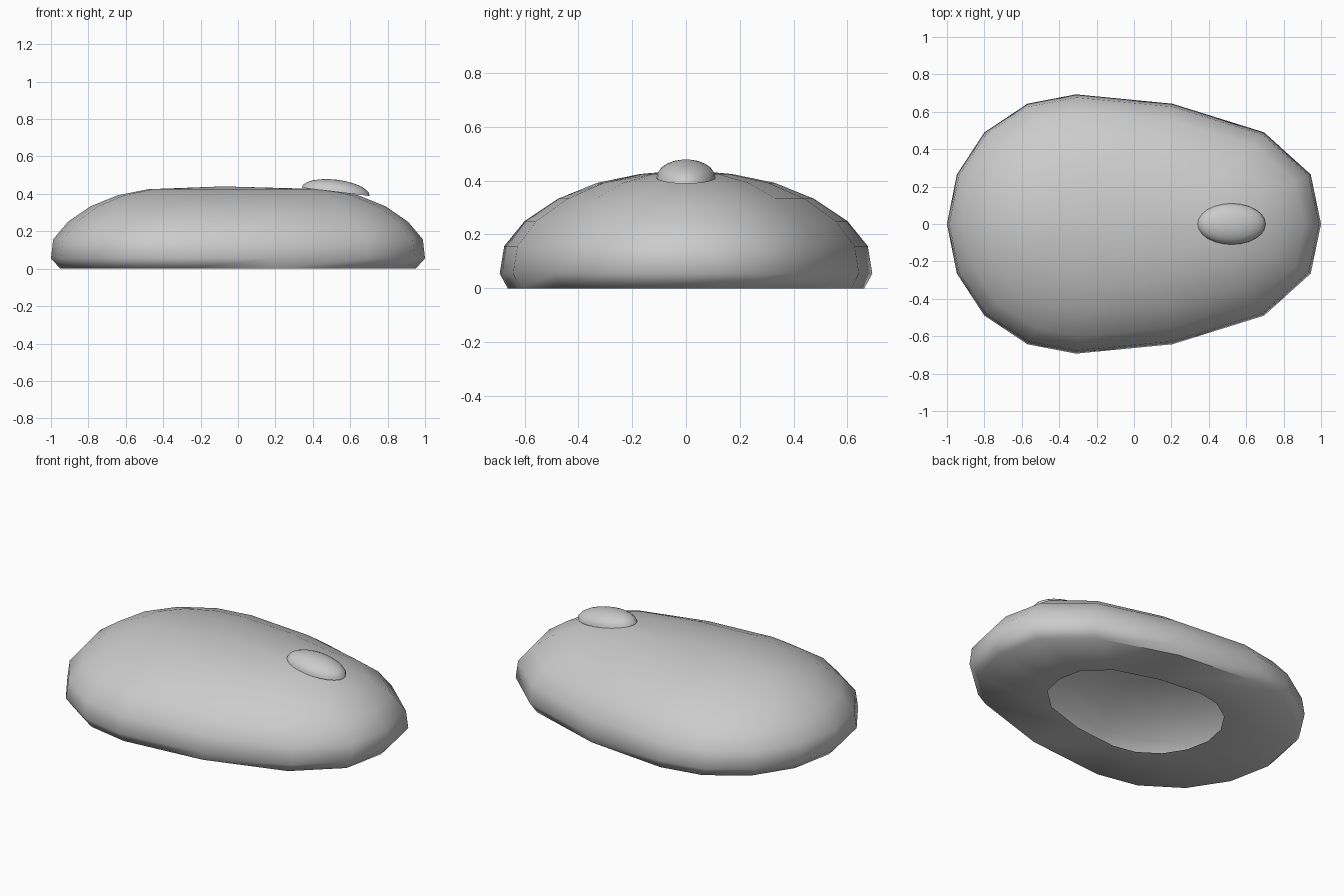
import bpy, bmesh, math
from mathutils import Matrix

if "Cube" in bpy.data.objects:
    bpy.data.objects.remove(bpy.data.objects["Cube"])


def finish(bm, name, angle):
    me = bpy.data.meshes.new(name)
    bm.to_mesh(me)
    bm.free()
    ob = bpy.data.objects.new(name, me)
    bpy.context.collection.objects.link(ob)
    bpy.ops.object.select_all(action='DESELECT')
    ob.select_set(True)
    bpy.context.view_layer.objects.active = ob
    bpy.ops.object.shade_smooth_by_angle(angle=math.radians(angle))
    return ob


# Plan outline: one half, mirrored across y = 0
half = [(1, 0), (.945, .265), (.695, .49), (.205, .643), (-.31, .693),
        (-.57, .643), (-.80, .49), (-.947, .265), (-1, 0)]
outline = half + [(x, -y) for x, y in half[-2:0:-1]]
n = len(outline)

# Shell levels from the underside hole up: x half-length, y half-width, z
levels = [(.525, .37, 0), (.95, .663, 0), (1, .693, .055), (.988, .676, .157),
          (.91, .60, .25), (.79, .475, .333), (.645, .33, .392), (.48, .17, .425)]

# Domed shell, open underneath
bm = bmesh.new()
rings = [[bm.verts.new((x * rx, y * ry / .693, z)) for x, y in outline]
         for rx, ry, z in levels]
for a, b in zip(rings, rings[1:]):
    for i in range(n):
        j = (i + 1) % n
        bm.faces.new((a[i], a[j], b[j], b[i]))
top = bm.verts.new((-.08, 0, .44))
for i in range(n):
    bm.faces.new((rings[-1][i], rings[-1][(i + 1) % n], top))
bmesh.ops.recalc_face_normals(bm, faces=bm.faces)
finish(bm, "body_shell", 60)

# Half-ellipsoid button, tilted with the slope of the nose
bm = bmesh.new()
bmesh.ops.create_uvsphere(bm, u_segments=24, v_segments=12, radius=1)
cut = bmesh.ops.bisect_plane(bm, geom=bm.verts[:] + bm.edges[:] + bm.faces[:],
                             plane_co=(0, 0, 0), plane_no=(0, 0, 1), clear_inner=True)
bmesh.ops.holes_fill(bm, edges=[e for e in bm.edges if e.is_boundary])
bm.transform(Matrix.Translation((.522, 0, .411)) @ Matrix.Rotation(math.radians(7), 4, 'Y')
             @ Matrix.Diagonal((.183, .11, .065, 1)))
bmesh.ops.recalc_face_normals(bm, faces=bm.faces)
finish(bm, "button", 40)
